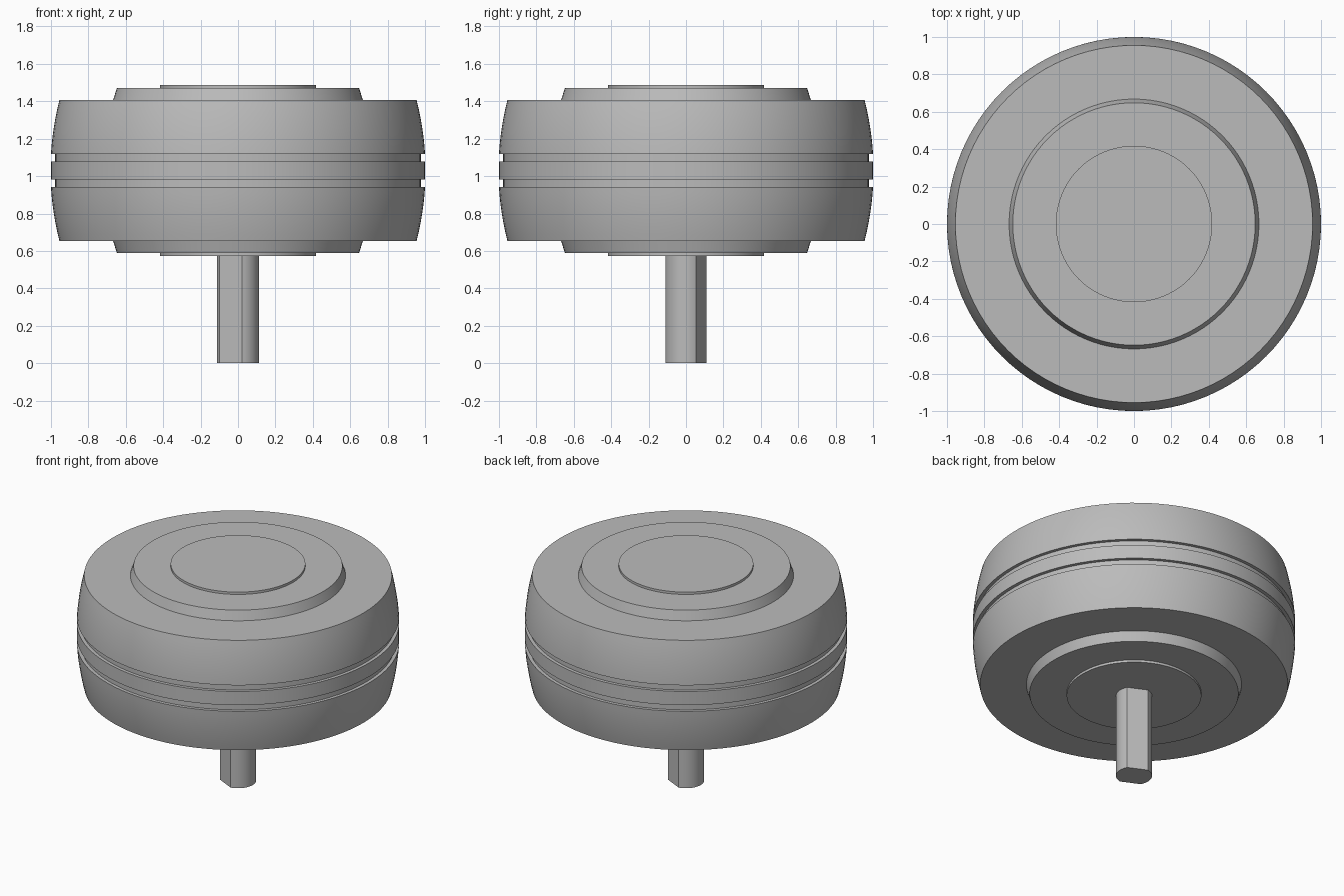
import bpy, bmesh, math

cube = bpy.data.objects.get("Cube")
if cube:
    bpy.data.objects.remove(cube, do_unlink=True)

grey = bpy.data.materials.new("plain grey")
grey.use_nodes = True
colour = (0.5, 0.5, 0.5, 1)
grey.diffuse_color = colour
grey.node_tree.nodes["Principled BSDF"].inputs["Base Color"].default_value = colour

MID = 1.03  # mirror height of the drum


def finish(name, bm):
    bmesh.ops.recalc_face_normals(bm, faces=bm.faces)
    mesh = bpy.data.meshes.new(name)
    bm.to_mesh(mesh)
    bm.free()
    mesh.materials.append(grey)
    obj = bpy.data.objects.new(name, mesh)
    bpy.context.collection.objects.link(obj)
    bpy.ops.object.select_all(action="DESELECT")
    bpy.context.view_layer.objects.active = obj
    obj.select_set(True)
    bpy.ops.object.shade_smooth_by_angle(angle=math.radians(12))
    return obj


def lathe(name, profile, segments=96):
    """Spin a (radius, height) profile around z, capping both ends."""
    bm = bmesh.new()
    rings = []
    for r, z in profile:
        angles = [math.tau * i / segments for i in range(segments)]
        rings.append([bm.verts.new((r * math.cos(a), r * math.sin(a), z)) for a in angles])
    for low, high in zip(rings, rings[1:]):
        for i in range(segments):
            j = (i + 1) % segments
            bm.faces.new((low[i], low[j], high[j], high[i]))
    bm.faces.new(rings[0])
    bm.faces.new(rings[-1])
    return finish(name, bm)


# Drum: upper half profile offset from mid height, then mirrored downward
def crown(h):
    return 1 - 0.337 * (h * h - 0.089 ** 2)


upper = [(1.0, 0.047), (0.978, 0.047), (0.978, 0.089)]
upper += [(crown(h), h) for h in (0.089 + 0.287 * i / 8 for i in range(9))]
# Stepped hub: sloped boss and thin raised disc
upper += [(0.668, 0.376), (0.648, 0.44), (0.418, 0.44), (0.418, 0.456)]
lower = [(r, MID - h) for r, h in reversed(upper)]
lathe("drum", lower + [(r, MID + h) for r, h in upper])

# Shaft: round bar with two opposite flats
R, STEPS = 0.112, 12
outline = []
for start in (-79, 101):
    for i in range(STEPS + 1):
        a = math.radians(start + 107 * i / STEPS)
        outline.append((R * math.cos(a), R * math.sin(a)))
bm = bmesh.new()
base = bm.faces.new([bm.verts.new((x, y, 0)) for x, y in outline])
top = bmesh.ops.extrude_face_region(bm, geom=[base], use_keep_orig=True)["geom"]
bmesh.ops.translate(bm, vec=(0, 0, 0.59), verts=[v for v in top if isinstance(v, bmesh.types.BMVert)])
finish("shaft", bm)
